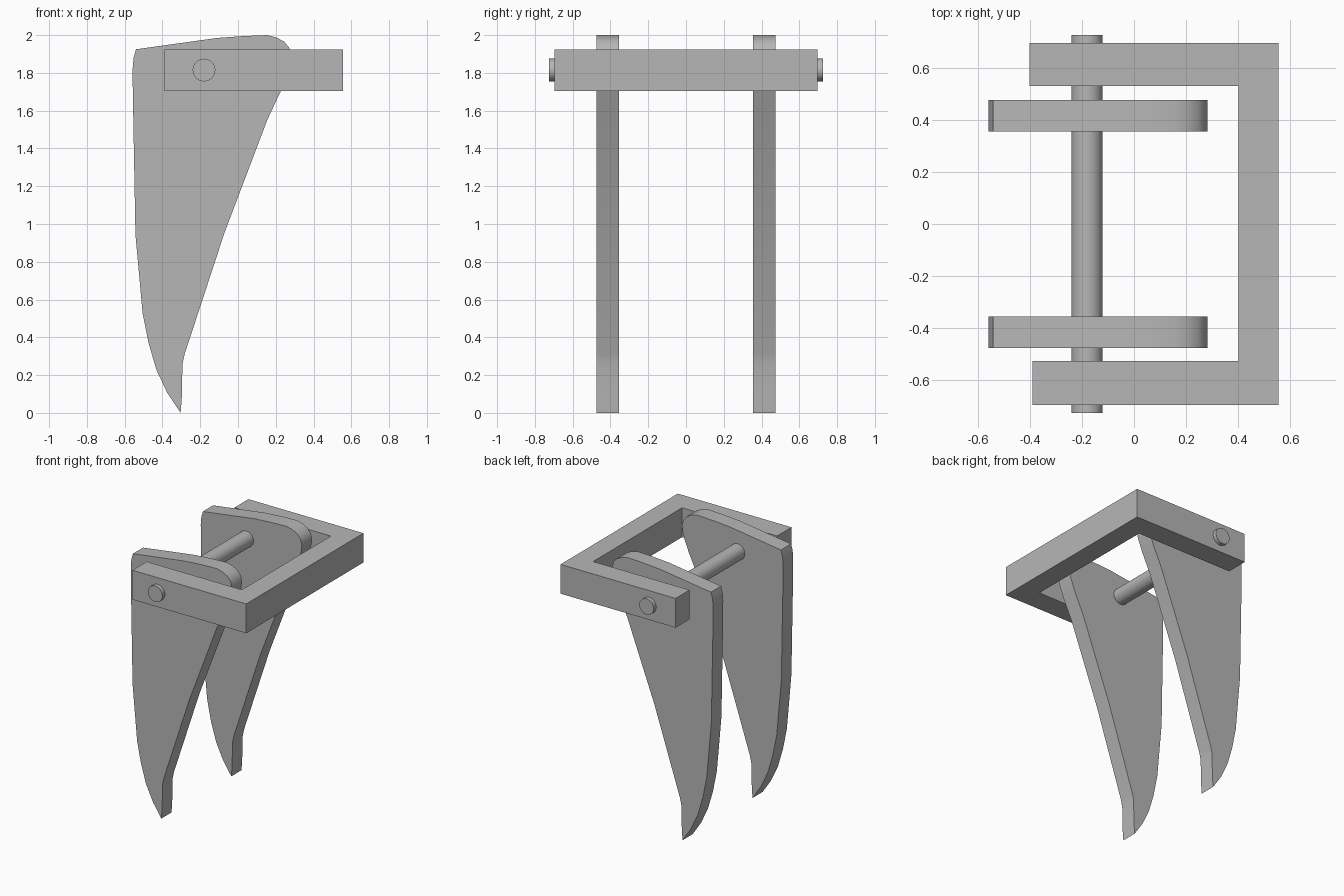
import bpy, bmesh, math
from mathutils import Vector

cube = bpy.data.objects.get("Cube")
if cube:
    bpy.data.objects.remove(cube, do_unlink=True)

grey = bpy.data.materials.new("plain grey")
grey.use_nodes = True
colour = (0.47, 0.47, 0.47, 1)
grey.diffuse_color = colour
grey.node_tree.nodes["Principled BSDF"].inputs["Base Color"].default_value = colour


def finish(obj):
    obj.data.materials.append(grey)
    bpy.ops.object.select_all(action='DESELECT')
    obj.select_set(True)
    bpy.context.view_layer.objects.active = obj
    bpy.ops.object.shade_smooth_by_angle(angle=math.radians(30))


def extrude_outline(name, points, offset):
    """Turn a closed outline of 3D points into a solid plate."""
    bm = bmesh.new()
    face = bm.faces.new([bm.verts.new(p) for p in points])
    result = bmesh.ops.extrude_face_region(bm, geom=[face])
    moved = [g for g in result["geom"] if isinstance(g, bmesh.types.BMVert)]
    bmesh.ops.translate(bm, verts=moved, vec=Vector(offset))
    bmesh.ops.recalc_face_normals(bm, faces=bm.faces)
    mesh = bpy.data.meshes.new(name)
    bm.to_mesh(mesh)
    bm.free()
    obj = bpy.data.objects.new(name, mesh)
    bpy.context.collection.objects.link(obj)
    finish(obj)


# U-shaped frame, open towards -x
frame = [(-0.39, -0.695), (0.555, -0.695), (0.555, 0.695), (-0.40, 0.695),
         (-0.40, 0.53), (0.40, 0.53), (0.40, -0.525), (-0.39, -0.525)]
extrude_outline("frame", [(x, y, 1.705) for x, y in frame], (0, 0, 0.22))

# Pair of curved claws hanging from the rod
claw = [(-0.54, 1.925), (-0.553, 1.88), (-0.558, 1.82), (-0.557, 1.70),
        (-0.543, 0.945), (-0.505, 0.527), (-0.473, 0.368), (-0.431, 0.225),
        (-0.373, 0.103), (-0.304, 0), (-0.298, 0.07), (-0.294, 0.257),
        (-0.283, 0.31), (-0.071, 0.955), (0.156, 1.553), (0.225, 1.70),
        (0.26, 1.79), (0.277, 1.85), (0.282, 1.89), (0.272, 1.932),
        (0.245, 1.965), (0.205, 1.987), (0.155, 2), (0.03, 1.995),
        (-0.11, 1.985)]
for name, y in (("front_claw", -0.475), ("back_claw", 0.355)):
    extrude_outline(name, [(x, y, z) for x, z in claw], (0, 0.12, 0))

# Pivot rod through frame and claws
bpy.ops.mesh.primitive_cylinder_add(vertices=32, radius=0.06, depth=1.45,
                                    location=(-0.18, 0, 1.815),
                                    rotation=(math.pi / 2, 0, 0))
rod = bpy.context.object
rod.name = "pivot_rod"
finish(rod)
